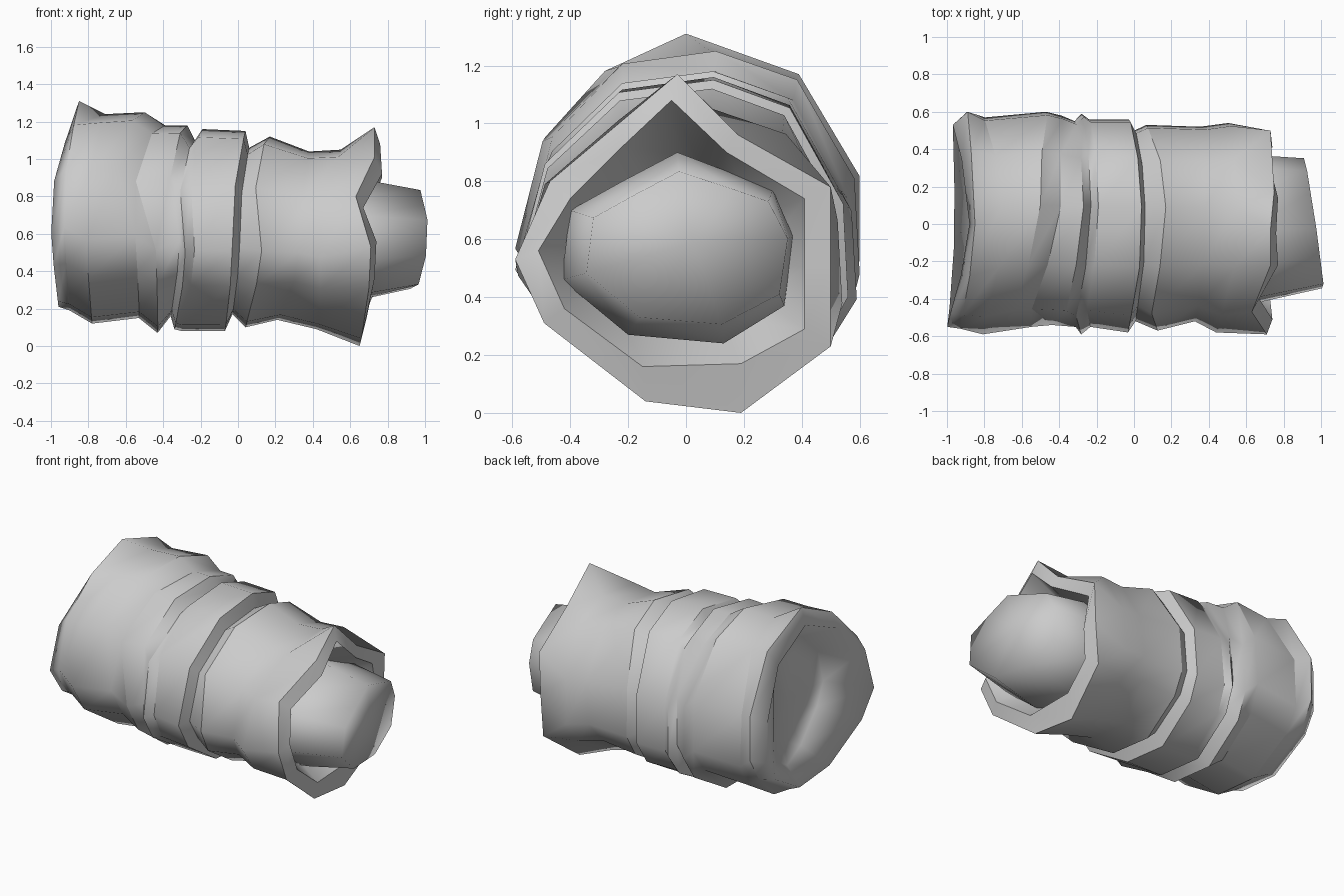
import bpy
import bmesh
import math

if "Cube" in bpy.data.objects:
    bpy.data.objects.remove(bpy.data.objects["Cube"])

grey = bpy.data.materials.new("plain grey")
grey.diffuse_color = (0.6, 0.6, 0.6, 1)
grey.use_nodes = True
grey.node_tree.nodes["Principled BSDF"].inputs["Base Color"].default_value = grey.diffuse_color

# Irregular unit cross-sections (y, z): flared wide end, and the folds
LOWER = [(1, -.4), (.85, -.68), (.33, -1), (-.24, -.94), (-.8, -.55), (-1, -.2)]
FLARE = [(0, 1), (.65, .75), (1, .12)] + LOWER + [(-.87, .36), (-.5, .77)]
FOLD = [(.17, 1), (.64, .82), (.97, .2)] + LOWER + [(-.84, .46), (-.4, .92)]


def fold_ring(section, xt, xb, xf, xk, zt, zb, yf, yk, dip=0):
    """Ring with its own x at top, bottom, front, back, its extents,
    and a sideways dip at the upper front corner."""
    mid, half = (zt + zb) / 2, (zt - zb) / 2
    ring = []
    for i, (u, v) in enumerate(section):
        w = v * v
        side = xf + (xk - xf) * (1 + u) / 2
        x = w * (xt if v > 0 else xb) + (1 - w) * side
        x += dip * {9: 1, 10: .55}.get(i, 0)
        ring.append((x, u * (yk if u > 0 else yf), mid + v * half))
    return ring


def scaled(ring, s, dx):
    """Copy of a ring shrunk about its centre and moved along x."""
    n = len(ring)
    cy, cz = sum(p[1] for p in ring) / n, sum(p[2] for p in ring) / n
    return [(x + dx, cy + (y - cy) * s, cz + (z - cz) * s) for x, y, z in ring]


def loft(name, rings, angle, soft_rings=()):
    """Skin a row of rings, cap both ends, crease only around the rings."""
    bm = bmesh.new()
    rows = [[bm.verts.new(p) for p in r] for r in rings]
    for a, b in zip(rows, rows[1:]):
        for i in range(len(a)):
            j = (i + 1) % len(a)
            bm.faces.new((a[i], a[j], b[j], b[i]))
    for row in (rows[0], rows[-1]):
        n = len(row)
        c = bm.verts.new([sum(v.co[k] for v in row) / n for k in range(3)])
        for i in range(n):
            bm.faces.new((row[i], row[(i + 1) % n], c))
    bmesh.ops.recalc_face_normals(bm, faces=bm.faces[:])
    for f in bm.faces:
        f.smooth = True
    for k, row in enumerate(rows):
        for i in range(len(row)):
            e = bm.edges.get((row[i], row[(i + 1) % len(row)]))
            if k not in soft_rings and e.calc_face_angle(0) > math.radians(angle):
                e.smooth = False
    mesh = bpy.data.meshes.new(name)
    bm.to_mesh(mesh)
    bm.free()
    mesh.materials.append(grey)
    ob = bpy.data.objects.new(name, mesh)
    bpy.context.collection.objects.link(ob)
    return ob


# Sleeve folds from the hollow wide end to the cuff
flare = [fold_ring(FLARE, *f) for f in (
    (-.88, -.96, -1.0, -.97, 1.20, .21, .55, .53),
    (-.85, -.90, -.93, -.89, 1.31, .19, .56, .60))]
folds = [fold_ring(FOLD, *f) for f in (
    (-.71, -.78, -.81, -.80, 1.24, .12, .59, .57),
    (-.50, -.53, -.55, -.46, 1.25, .15, .55, .60, -.11),
    (-.39, -.43, -.44, -.38, 1.18, .07, .54, .58, -.12),
    (-.27, -.36, -.31, -.31, 1.18, .16, .55, .55, -.06),
    (-.23, -.34, -.28, -.27, 1.10, .09, .59, .59, -.04),
    (-.19, -.30, -.23, -.23, 1.16, .08, .55, .56, -.03),
    (.04, -.07, -.03, -.02, 1.15, .08, .58, .56),
    (.06, -.03, .01, .01, 1.06, .17, .52, .50),
    (.17, .04, .13, .07, 1.12, .10, .57, .53, -.04),
    (.38, .21, .33, .38, 1.04, .14, .52, .52),
    (.55, .42, .44, .52, 1.05, .09, .58, .54))]

# Peaked cuff rim, outer and inner edge
cuff_outer = [(.73, -.03, 1.17), (.75, .18, .96), (.73, .50, .78),
              (.72, .50, .50), (.70, .50, .23), (.65, .19, 0),
              (.66, -.14, .04), (.70, -.49, .31), (.71, -.59, .53),
              (.63, -.47, .80), (.73, -.22, 1.01)]
cuff_inner = [(.76, -.05, 1.08), (.77, .14, .90), (.70, .41, .74),
              (.74, .41, .50), (.73, .41, .29), (.68, .19, .17),
              (.69, -.15, .16), (.73, -.42, .36), (.74, -.51, .56),
              (.67, -.40, .74), (.77, -.22, .92)]
cuff_floor = [(.42, y, z) for x, y, z in scaled(cuff_inner, .62, 0)]

# Soft hollow in the wide end, deepest towards the front
hollow = [[(x + .06 - .3 * y, y, z) for x, y, z in scaled(flare[0], s, d)]
          for s, d in ((.5, .14), (.78, .10))]
loft("sleeve", hollow + flare + folds + [cuff_outer, cuff_inner, cuff_floor],
     24, soft_rings=(0, 1, 2, 13))

# Inner tube that pokes out of the cuff, with a slanted soft end
outline = [(-.03, .90), (.18, .82), (.30, .77), (.37, .61), (.34, .37),
           (.13, .24), (-.20, .27), (-.43, .46), (-.40, .70), (-.22, .80)]
tube_root = [(.36, y, z) for y, z in outline]
tube_mid = [(.62, y, z) for y, z in outline]
tube_rim = [(.955 - .13 * y + .05 * (z - .58), y * (.95 if y > 0 else .8),
             .57 + (z - .57) * .8) for y, z in outline]
loft("inner_tube", [tube_root, tube_mid, tube_rim], 24, soft_rings=(0, 1, 2))
